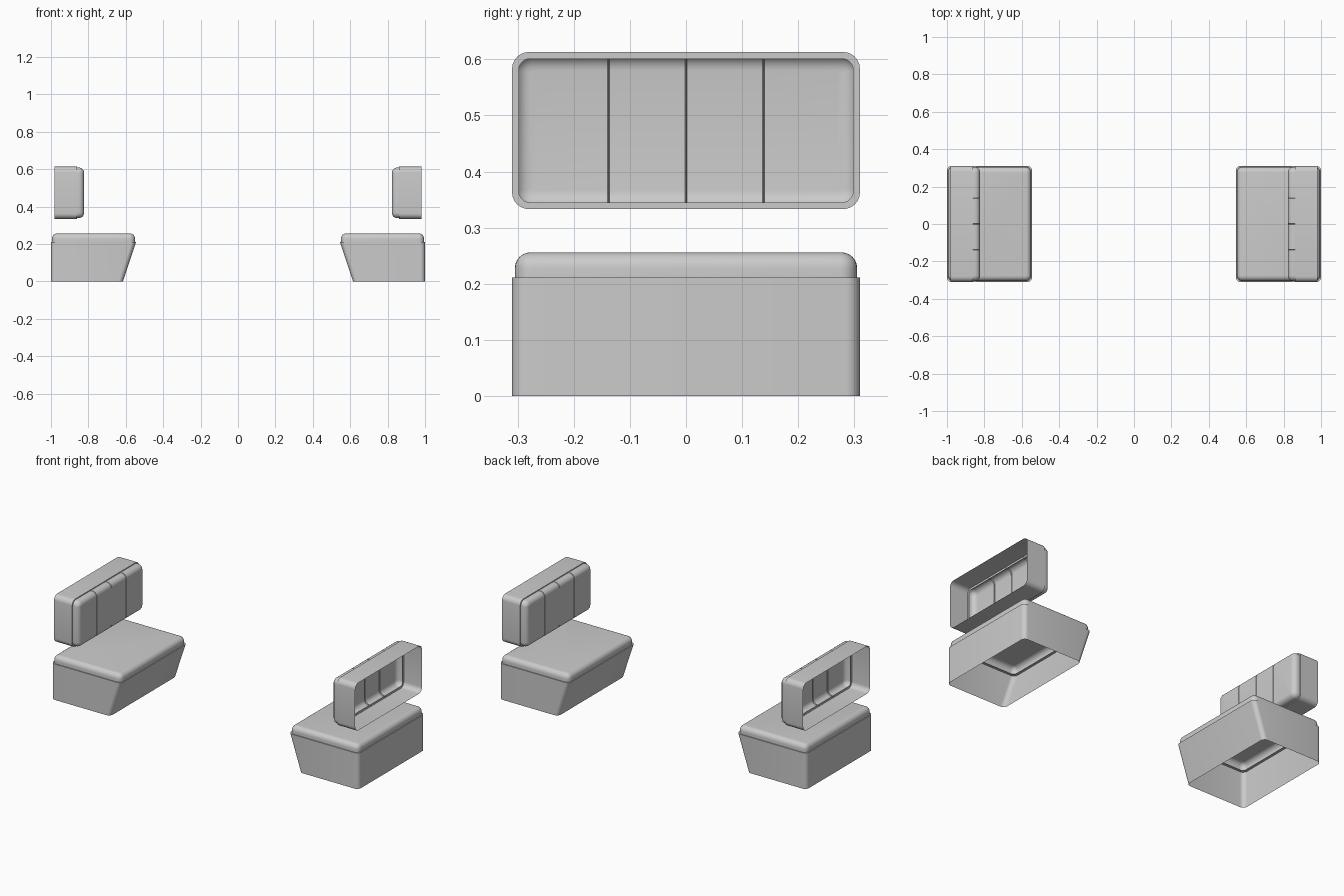
import bpy, bmesh, math

if "Cube" in bpy.data.objects:
    bpy.data.objects.remove(bpy.data.objects["Cube"])


def ring(bm, place, level, box, r, n=6):
    """Rounded rectangle loop; box = (u0, u1, v0, v1)."""
    u0, u1, v0, v1 = box
    verts = []
    centres = [(u1 - r, v1 - r), (u0 + r, v1 - r), (u0 + r, v0 + r), (u1 - r, v0 + r)]
    for q, (cu, cv) in enumerate(centres):
        for i in range(n + 1):
            a = math.radians(90) * (q + i / n)
            verts.append(bm.verts.new(place(cu + r * math.cos(a), cv + r * math.sin(a), level)))
    return verts


def shrink(box, d):
    return (box[0] + d, box[1] - d, box[2] + d, box[3] - d)


def build(name, place, sections, cap=False, grooves=()):
    """Skin a surface through the sections (level, box, radius), mirrored in x."""
    bm = bmesh.new()
    loops = [ring(bm, place, *s) for s in sections]
    for a, b in zip(loops, loops[1:]):
        for i in range(len(a)):
            j = (i + 1) % len(a)
            bm.faces.new((a[i], a[j], b[j], b[i]))
    if cap:
        bm.faces.new(loops[-1])
    bmesh.ops.recalc_face_normals(bm, faces=bm.faces)
    # stitched channels across the pad
    for g in grooves:
        for d in (-0.002, 0, 0.002):
            bmesh.ops.bisect_plane(bm, geom=bm.verts[:] + bm.edges[:] + bm.faces[:],
                                   plane_co=(0, g + d, 0), plane_no=(0, 1, 0))
        for v in bm.verts:
            if abs(v.co.y - g) < 1e-4:
                v.co.x += 0.004
                v.co.z += 0.004 if v.co.z < 0.474 else -0.004
    me = bpy.data.meshes.new(name)
    bm.to_mesh(me)
    bm.free()
    ob = bpy.data.objects.new(name, me)
    bpy.context.collection.objects.link(ob)
    ob.modifiers.new("Mirror", 'MIRROR').use_mirror_merge = False
    bpy.ops.object.select_all(action='DESELECT')
    ob.select_set(True)
    bpy.context.view_layer.objects.active = ob
    bpy.ops.object.shade_smooth_by_angle(angle=math.radians(35))


def pad(box, start, end, r, corner, n=6):
    """Sections of a cushion with a rounded front edge."""
    s = 1 if end > start else -1
    out = [(start, box, corner)]
    for i in range(n + 1):
        a = math.radians(90) * i / n
        d = r * (1 - math.cos(a))
        out.append((end - s * r * (1 - math.sin(a)), shrink(box, d), max(corner - d, 0.008)))
    return out


def upright(u, v, l):
    return (u, v, l)


def facing(u, v, l):
    return (l, u, v)


# seat base: open-bottomed box with a raked front and a narrow top lip
top = (0.545, 1.0, -0.31, 0.31)
build("seat_base", upright, [(0, (0.615, 1.0, -0.31, 0.31), 0.025),
                             (0.211, top, 0.025),
                             (0.211, shrink(top, 0.015), 0.02)])

# seat cushion
build("seat_cushion", upright, pad(shrink(top, 0.005), 0.211, 0.256, 0.028, 0.03), cap=True)

# backrest shell: open at the rear, with a narrow front lip
back = (-0.31, 0.31, 0.333, 0.613)
build("backrest_shell", facing, [(0.98, back, 0.03),
                                 (0.862, back, 0.03),
                                 (0.862, shrink(back, 0.012), 0.02)])

# backrest pad with three channels
build("backrest_pad", facing, pad(shrink(back, 0.005), 0.862, 0.823, 0.028, 0.03),
      cap=True, grooves=(-0.138, 0, 0.138))
